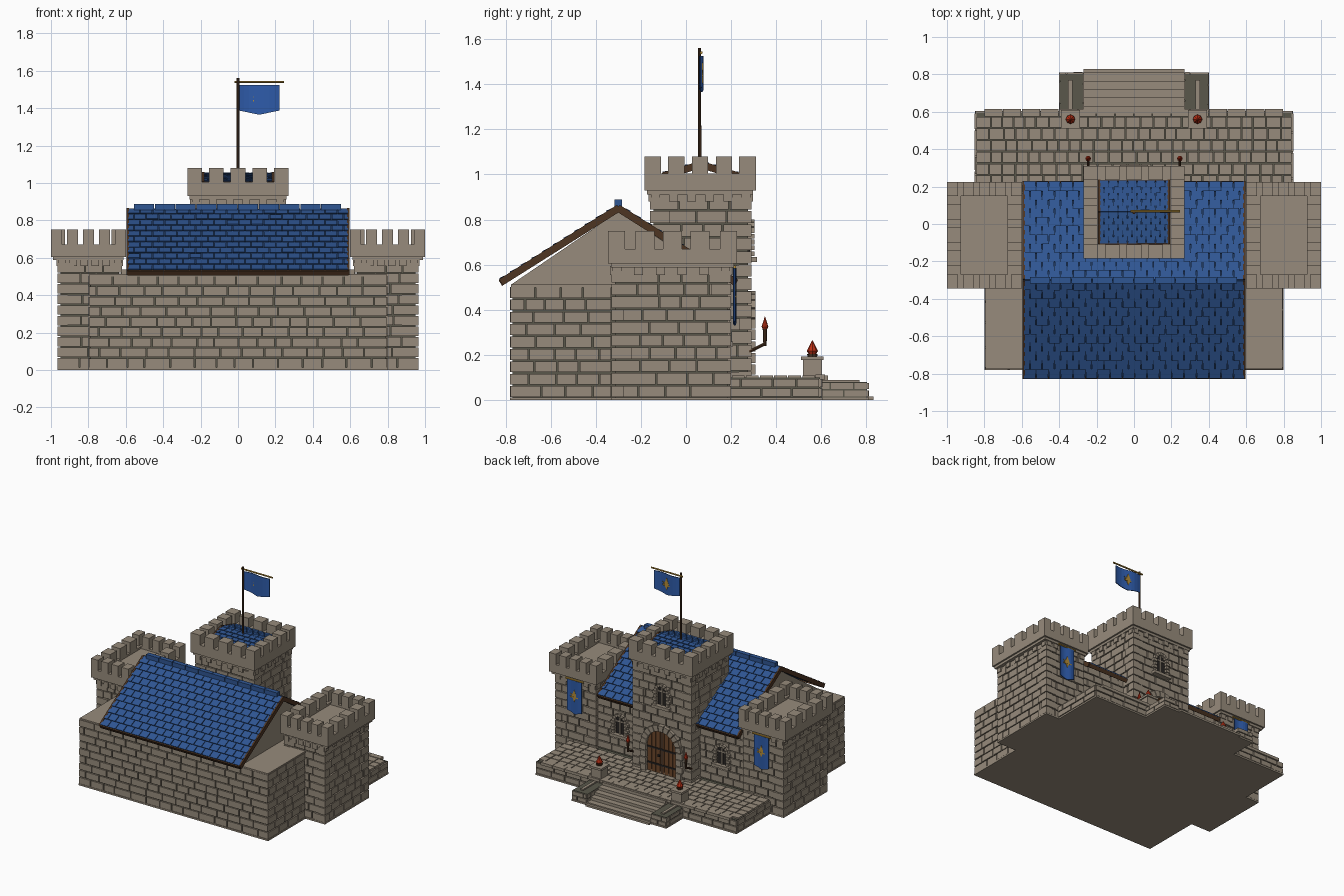
import bpy, bmesh, math, random
from mathutils import Vector

if "Cube" in bpy.data.objects:
    bpy.data.objects.remove(bpy.data.objects["Cube"])
random.seed(4)

COLOURS = {"stone": (.31, .26, .20), "mortar": (.10, .095, .07), "roof_blue": (.028, .092, .29),
           "roof_navy": (.012, .035, .10), "banner_blue": (.027, .105, .40), "timber": (.075, .035, .016),
           "door_wood": (.15, .062, .024), "iron": (.02, .017, .016), "gold": (.46, .27, .04),
           "flame_red": (.50, .03, .008)}
MATS = {}
for n, c in COLOURS.items():
    MATS[n] = bpy.data.materials.new(n)
    MATS[n].diffuse_color = (*c, 1)


# ---- helpers: a solid is a pair of matching loops joined by side faces
def build(name, solids, mat):
    bm = bmesh.new()
    for a, b in solids:
        va, vb = [bm.verts.new(p) for p in a], [bm.verts.new(p) for p in b]
        n = len(va)
        bm.faces.new(va[::-1])
        bm.faces.new(vb)
        for i in range(n):
            j = (i + 1) % n
            bm.faces.new((va[i], va[j], vb[j], vb[i]))
    bmesh.ops.recalc_face_normals(bm, faces=bm.faces)
    me = bpy.data.meshes.new(name)
    bm.to_mesh(me)
    bm.free()
    me.materials.append(MATS[mat])
    ob = bpy.data.objects.new(name, me)
    bpy.context.collection.objects.link(ob)
    return ob


def box(x0, x1, y0, y1, z0, z1):
    r = [(x0, y0), (x1, y0), (x1, y1), (x0, y1)]
    return [(*p, z0) for p in r], [(*p, z1) for p in r]


def plate(pts, y0, y1):  # xz outline extruded along y
    return [(x, y0, z) for x, z in pts], [(x, y1, z) for x, z in pts]


def rod(p, q, r0, r1, n=8):
    p, q = Vector(p), Vector(q)
    rot = (q - p).to_track_quat('Z', 'Y')
    ring = [rot @ Vector((math.cos(t), math.sin(t), 0)) for t in (2 * math.pi * i / n for i in range(n))]
    return [p + v * r0 for v in ring], [q + v * r1 for v in ring]


def bricks(face, at, a0, a1, z0, z1, rows, w=.11, holes=(), t=.012, g=.0035):
    out, h, s = [], (z1 - z0) / rows, 1 if face[0] == '+' else -1
    for r in range(rows):
        zl, zh, a = z0 + r * h, z0 + (r + 1) * h, a0
        first = True
        while a < a1 - .001:
            b = a + w * random.uniform(.75, 1.25) * (.5 if first and r % 2 else 1)
            first = False
            if a1 - b < w * .4:
                b = a1
            spans = [(a, b)]
            for h0, h1, hl, hh in holes:
                if hl < (zl + zh) / 2 < hh:
                    spans = [q for u, v in spans for q in ((u, min(v, h0)), (max(u, h1), v)) if q[1] - q[0] > .012]
            for u, v in spans:
                d = sorted((at - s * .004, at + s * (t - random.random() * .003)))
                u, v = u + g, v - g
                out.append(box(*d, u, v, zl + g, zh - g) if face[1] == 'x' else box(u, v, *d, zl + g, zh - g))
            a = b
    return out


def quoins(x0, x1, y0, y1, z0, z1, rows, e=.004):
    out, h = [], (z1 - z0) / rows
    for r in range(rows):
        for i, (cx, sx) in enumerate(((x0, 1), (x1, -1))):
            for j, (cy, sy) in enumerate(((y0, 1), (y1, -1))):
                lx, ly = (.085, .05) if (r + i + j) % 2 else (.05, .085)
                out.append(box(*sorted((cx - sx * e, cx + sx * lx)), *sorted((cy - sy * e, cy + sy * ly)),
                               z0 + r * h + .003, z0 + (r + 1) * h - .003))
    return out


def tower(name, x0, x1, y0, y1, z0, zc, rows, ring, zb, zt, floor, holes=()):
    t = .012
    build(name + "_core", [box(x0 + t, x1 - t, y0 + t, y1 - t, z0, zc + .02)], "mortar")
    s = bricks('-y', y0 + t, x0 + t, x1 - t, z0, zc, rows) + bricks('+y', y1 - t, x0 + t, x1 - t, z0, zc, rows, holes=holes)
    s += bricks('-x', x0 + t, y0 + t, y1 - t, z0, zc, rows) + bricks('+x', x1 - t, y0 + t, y1 - t, z0, zc, rows)
    build(name + "_bricks", s + quoins(x0, x1, y0, y1, z0, zc, rows), "stone")
    # battlement: corbels, parapet ring, merlons
    X0, X1, Y0, Y1 = ring
    w, s, lo = .075, [], zc + .03
    s += [box(X0 + .012, X1 - .012, Y0 + .012, Y1 - .012, zc + .012, floor)]
    for k in range(6):
        a = x0 + (x1 - x0 - .04) * k / 5
        b = y0 + (y1 - y0 - .04) * k / 5
        s += [box(a, a + .04, y0 - .01, y1 + .01, zc - .02, zc + .02), box(x0 - .01, x1 + .01, b, b + .04, zc - .02, zc + .02)]
    s += [box(X0, X1, Y0, Y0 + w, lo, zb), box(X0, X1, Y1 - w, Y1, lo, zb),
          box(X0, X0 + w, Y0 + w, Y1 - w, lo, zb), box(X1 - w, X1, Y0 + w, Y1 - w, lo, zb)]
    m, p = .145, .21375
    for k in range(5):
        lx, ly = X1 - X0, Y1 - Y0
        a, b = X0 + p * k * lx, Y0 + p * k * ly
        s += [box(a, a + m * lx, Y0, Y0 + w, zb, zt), box(a, a + m * lx, Y1 - w, Y1, zb, zt)]
        if 0 < k < 4:
            s += [box(X0, X0 + w, b, b + m * ly, zb, zt), box(X1 - w, X1, b, b + m * ly, zb, zt)]
    build(name + "_battlement", s, "stone")


def arch(x, z0, spring, r, n=10):
    return [(x - r, z0), (x + r, z0)] + [(x + r * math.cos(math.pi * i / n), spring + r * math.sin(math.pi * i / n)) for i in range(n + 1)]


def arch_frame(x, z0, spring, r, w, y0, y1, n, rows):
    out, h = [], (spring - z0) / rows
    for i in range(n):
        a, b = math.pi * (i + .06) / n, math.pi * (i + .94) / n
        out.append(plate([(x + q * math.cos(t), spring + q * math.sin(t)) for q, t in ((r, a), (r + w, a), (r + w, b), (r, b))], y0, y1))
    for k in range(rows):
        e = w + (.012 if k % 2 else 0)
        for s in (-1, 1):
            out.append(box(*sorted((x + s * r, x + s * (r + e))), y0, y1, z0 + k * h + .003, z0 + (k + 1) * h - .003))
    return out


def window(name, x, y, z0, spring, r):
    build(name + "_glass", [plate(arch(x, z0, spring, r), y - .02, y - .002)], "iron")
    s = arch_frame(x, z0, spring, r, .022, y - .02, y + .018, 7, 4)
    s += [box(x - r - .035, x + r + .035, y - .01, y + .03, z0 - .022, z0), box(x - .006, x + .006, y - .01, y + .006, z0, spring + r),
          box(x - r, x + r, y - .01, y + .004, spring - .005, spring + .005)]
    build(name + "_frame", s, "stone")


def pitched_roof(name, xh, yc, span, zr, drop, rows, w):
    L = math.hypot(span, drop)
    c, sn = span / L, drop / L
    shingles, deck, trim = [], [], []
    for s in (-1, 1):
        def slab(x0, x1, d0, d1, h0, h1, t):
            q = [(x0, d0, h0), (x1, d0, h0), (x1, d1, h1), (x0, d1, h1)]
            f = lambda x, d, h: (x, yc + s * (d * c + h * sn), zr - d * sn + h * c)
            return [f(*p) for p in q], [f(a, b, h + t) for a, b, h in q]
        deck.append(slab(-xh, xh, 0, L, -.014, -.014, .016))
        step = L / rows
        for r in range(rows):
            a = -xh - (w / 2 if r % 2 else 0)
            while a < xh - .004:
                x0, x1 = max(a, -xh) + .0025, min(a + w, xh) - .0025
                if x1 > x0:
                    shingles.append(slab(x0, x1, r * step, (r + 1) * step, 0, .007, .005 + random.random() * .002))
                a += w
        trim += [slab(x - .007, x + .007, 0, L + .004, -.022, -.022, .032) for x in (-xh, xh)]
        trim.append(slab(-xh, xh, L - .003, L + .008, -.022, -.022, .028))
    build(name + "_shingles", shingles, "roof_blue")
    build(name + "_deck", deck, "roof_navy")
    return trim


# ---- hall
build("ground_slab", [box(-.8, .8, -.78, .2, 0, .012), box(-.85, .85, .2, .605, 0, .012),
                      box(-.4, .4, .6, .81, 0, .012), box(-.27, .27, .8, .83, 0, .015)]
      + [box(*sorted((s * .62, s * .965)), -.33, .2, 0, .012) for s in (-1, 1)], "stone")
build("hall_core", [box(-.788, .788, -.768, .165, .005, .5)], "mortar")
s = bricks('-y', -.768, -.8, .8, .01, .505, 9, .115)
s += bricks('-x', -.788, -.768, -.33, .01, .505, 9, .115) + bricks('+x', .788, -.768, -.33, .01, .505, 9, .115)
for a, b, x in ((-.63, -.24, -.43), (.24, .63, .43)):
    s += bricks('+y', .165, a, b, .11, .54, 8, .09, [(x - .06, x + .06, .24, .40)])
build("hall_bricks", s, "stone")
build("hall_wall_cap", [box(-.795, .795, -.775, .17, .5, .512)], "stone")
gable = [(-.775, .5), (.17, .5), (.17, .525), (-.3, .835), (-.775, .512)]
build("gable", [([(-.565, y, z) for y, z in gable], [(.565, y, z) for y, z in gable])], "stone")

# ---- main roof
trim = pitched_roof("hall_roof", .59, -.3, .52, .857, .328, 11, .066)
build("roof_trim_boards", trim, "timber")
build("roof_ridge_caps", [box(-.555 + .111 * i, -.448 + .111 * i, -.317, -.283, .855, .888) for i in range(10)], "roof_blue")

# ---- towers
tower("left_tower", -.961, -.624, -.326, .196, .01, .575, 10, (-1, -.6, -.345, .225), .67, .75, .655)
tower("right_tower", .624, .961, -.326, .196, .01, .575, 10, (.6, 1, -.345, .225), .67, .75, .655)
tower("keep", -.246, .246, -.156, .286, .01, .9, 15, (-.27, .27, -.185, .31), 1.005, 1.08, .985,
      [(-.15, .15, .1, .45), (-.06, .06, .61, .78)])
build("keep_roof_trim", pitched_roof("keep_roof", .185, .065, .165, 1.05, .05, 5, .05), "timber")

# ---- windows
window("left_window", -.43, .178, .26, .355, .04)
window("right_window", .43, .178, .26, .355, .04)
window("keep_window", 0, .285, .635, .74, .04)

# ---- door with arched planks, iron bands and stone surround
R, SP = .125, .315
build("door_backing", [plate(arch(0, .11, SP, R, 14), .26, .278)], "timber")
planks = []
top = lambda x: SP + math.sqrt(max(R * R - x * x, 0))
for i in range(7):
    a, b = -R + i * 2 * R / 7 + .002, -R + (i + 1) * 2 * R / 7 - .002
    m = (a + b) / 2
    planks.append(plate([(a, .112), (b, .112), (b, top(b)), (m, top(m)), (a, top(a))], .27, .287))
build("door_planks", planks, "door_wood")
build("door_ironwork", [box(-R, R, .28, .292, z, z + .012) for z in (.17, .29)]
      + [box(-.004, .004, .28, .291, .112, .43), box(.015, .03, .28, .3, .24, .255)], "iron")
build("door_surround", arch_frame(0, .11, SP, R, .045, .27, .308, 11, 4), "stone")

# ---- terrace with paving
build("terrace_core", [box(-.842, .842, .15, .593, .005, .1)], "mortar")
s = bricks('+y', .593, -.85, .85, .012, .098, 2, .12) + bricks('-x', -.842, .19, .593, .012, .098, 2, .12) + bricks('+x', .842, .19, .593, .012, .098, 2, .12)
build("terrace_bricks", s, "stone")
s = []
for r in range(6):
    y, x = .2 + r * .0625, -.845
    while x < .84:
        e = min(x + random.choice((.06, .07, .08)), .845)
        if .845 - e < .03:
            e = .845
        s.append(box(x + .003, e - .003, y + .003, y + .0595, .095, .11))
        x = e
s += [box(-.8 + .1 * i, -.703 + .1 * i, .575, .615, .092, .113) for i in range(16)]
build("terrace_paving", s, "stone")

# ---- steps, cheek walls, piers
build("steps", [box(-.27, .27, .59, .63 + .045 * k, 0, .108 - .021 * k) for k in range(5)], "stone")
cheeks, cheek_stone, piers, flames, cups = [], [], [], [], []
for s in (-1, 1):
    X = lambda a, b: sorted((s * a, s * b))
    cheeks.append(box(*X(.272, .395), .59, .803, .005, .08))
    for x, f in ((.395, s), (.272, -s)):
        cheek_stone += bricks('+x' if f > 0 else '-x', s * x, .6, .81, .012, .08, 2, .1, t=.006)
    cheek_stone += bricks('+y', .8, *X(.272, .4), .012, .08, 2, .07)
    cheek_stone.append(box(*X(.33, .352), .6, .77, .075, .09))
    piers += [box(*X(.298, .382), .518, .602, .1, .178), box(*X(.29, .39), .51, .61, .178, .194)]
    cups.append(rod((s * .34, .56, .19), (s * .34, .56, .205), .02, .024))
    flames += [rod((s * .34, .56, .2), (s * .34, .56, .218), .014, .025), rod((s * .34, .56, .218), (s * .34, .56, .265), .025, .001)]
    # wall torches beside the door
    cups += [rod((s * .245, .28, .215), (s * .245, .35, .25), .007, .007), rod((s * .245, .35, .24), (s * .245, .35, .315), .007, .01)]
    flames += [rod((s * .245, .35, .312), (s * .245, .35, .325), .009, .015), rod((s * .245, .35, .325), (s * .245, .35, .37), .015, .001)]
build("step_cheek_cores", cheeks, "mortar")
build("step_cheek_stones", cheek_stone, "stone")
build("piers", piers, "stone")
build("torch_holders", cups, "timber")
build("flames", flames, "flame_red")


# ---- banners: plain cloth with a gold diamond and cross
def cloth(x0, x1, y, zt, zb, dip, amp):
    out, n = [], 8
    for i in range(n):
        p = []
        for k in (i, i + 1):
            u = k / n
            p.append((x0 + (x1 - x0) * u, y + amp * math.sin(u * 6.28), zb - dip * (1 - abs(2 * u - 1))))
        (a, ya, za), (b, yb, zb2) = p
        out.append(([(a, ya - .003, za), (b, yb - .003, zb2), (b, yb - .003, zt), (a, ya - .003, zt)],
                    [(a, ya + .003, za), (b, yb + .003, zb2), (b, yb + .003, zt), (a, ya + .003, zt)]))
    return out


def emblem(x, y, z, r):
    d = [(x - r * .45, z), (x, z - r), (x + r * .45, z), (x, z + r)]
    return [plate(d, y, y + .005), box(x - r * .75, x + r * .75, y, y + .006, z - r * .35, z - r * .15),
            plate([(x - r * .8, z + r * .3), (x - r * .3, z - r * .2), (x, z - r * .1), (x + r * .3, z - r * .2), (x + r * .8, z + r * .3), (x, z)], y, y + .004)]


blue, gold = cloth(.005, .222, .068, 1.525, 1.387, .022, .007), emblem(.113, .07, 1.45, .045)
gold.append(rod((-.02, .068, 1.54), (.245, .068, 1.54), .006, .006))
for x in (-.79, .79):
    blue += cloth(x - .062, x + .062, .216, .585, .35, .02, .004)
    gold += emblem(x, .217, .47, .045)
    gold.append(rod((x - .075, .216, .59), (x + .075, .216, .59), .007, .007))
build("banners", blue, "banner_blue")
build("banner_gold", gold, "gold")
build("flagpole", [rod((0, .06, .98), (0, .06, 1.56), .008, .007)], "timber")

for m in bpy.data.materials:
    if m.users and not m.is_grease_pencil:
        m.use_nodes = True
        m.node_tree.nodes["Principled BSDF"].inputs["Base Color"].default_value = m.diffuse_color
